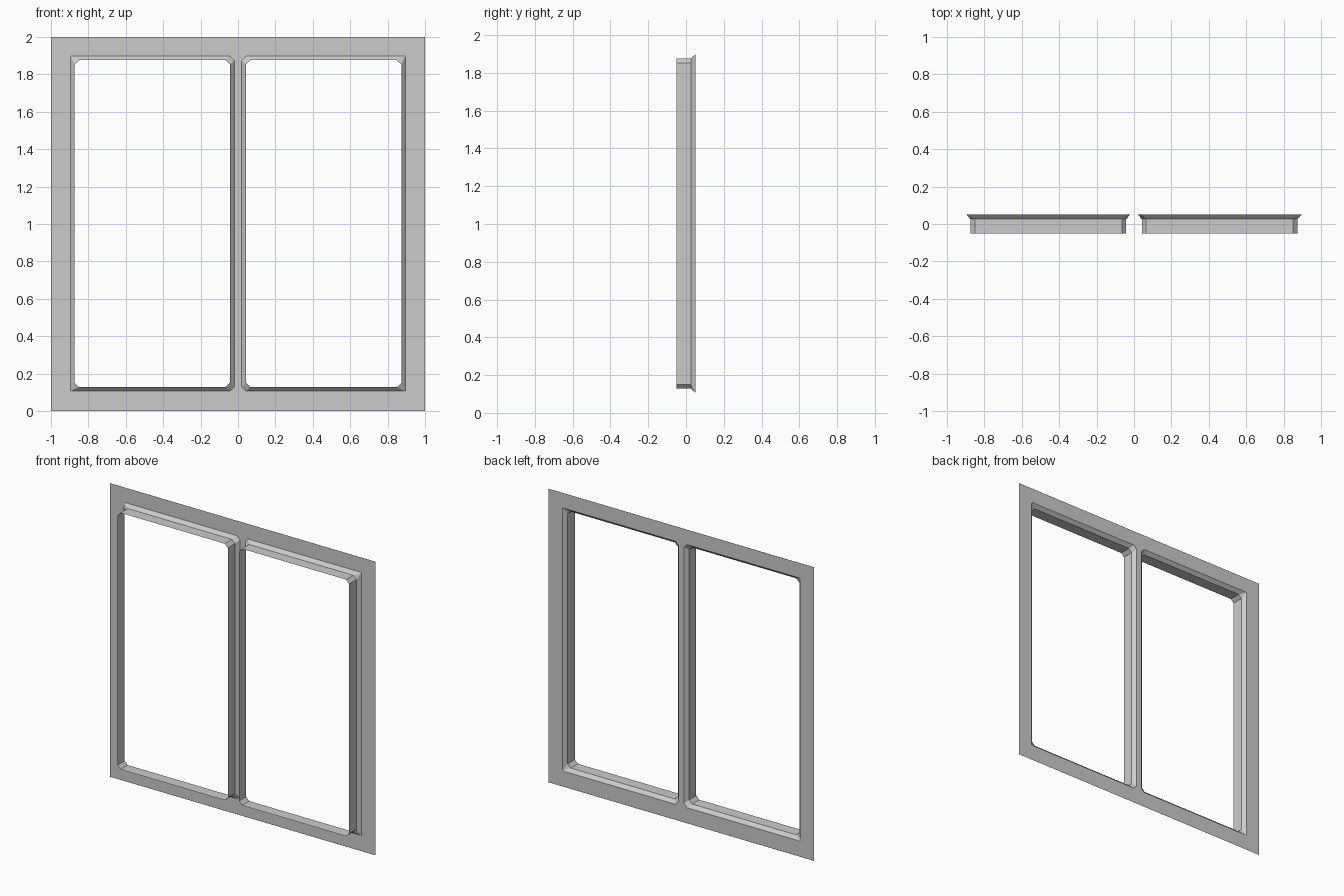
import bpy
import bmesh

cube = bpy.data.objects.get("Cube")
if cube:
    bpy.data.objects.remove(cube, do_unlink=True)

grey = bpy.data.materials.new("light grey")
grey.use_nodes = True
colour = (0.6, 0.6, 0.6, 1)
grey.diffuse_color = colour
grey.node_tree.nodes["Principled BSDF"].inputs["Base Color"].default_value = colour

BACK, BEND, FRONT = 0.05, 0.027, -0.05
CUT = 0.023      # corner chamfer
FLARE = 0.022    # how far the lip widens towards the panel


def opening(side, y, grow, outer_cut):
    """Chamfered outline of one opening; outer_cut is for the jamb corners."""
    x0, x1 = 0.042 - grow, 0.873 + grow
    z0, z1 = 0.128 - grow, 1.876 + grow
    a, b = CUT, outer_cut
    pts = [(x0 + a, z0), (x1 - b, z0), (x1, z0 + b), (x1, z1 - b),
           (x1 - b, z1), (x0 + a, z1), (x0, z1 - a), (x0, z0 + a)]
    if side < 0:
        pts.reverse()
    return [(side * x, y, z) for x, z in pts]


def finish(bm, name):
    mesh = bpy.data.meshes.new(name)
    bm.to_mesh(mesh)
    bm.free()
    mesh.materials.append(grey)
    obj = bpy.data.objects.new(name, mesh)
    bpy.context.collection.objects.link(obj)
    return obj


def loop_edges(bm, pts):
    verts = [bm.verts.new(p) for p in pts]
    return [bm.edges.new((v, verts[i - 1])) for i, v in enumerate(verts)]


# Thin flat panel with two openings
bm = bmesh.new()
edges = loop_edges(bm, [(-1, BACK, 0), (1, BACK, 0), (1, BACK, 2), (-1, BACK, 2)])
for side in (-1, 1):
    pts = list(dict.fromkeys(opening(side, BACK, FLARE, 0)))
    edges += loop_edges(bm, pts)
bmesh.ops.triangle_fill(bm, edges=edges, use_beauty=True, normal=(0, -1, 0))
for face in bm.faces:
    face.normal_update()
    if face.normal.y > 0:
        face.normal_flip()
finish(bm, "frame_panel")

# Sheet liners: a flared lip leading into a straight sleeve
for side, name in ((-1, "right_liner"), (1, "left_liner")):
    bm = bmesh.new()
    rings = [opening(side, BACK, FLARE, 0),
             opening(side, BEND, 0, CUT),
             opening(side, FRONT, 0, CUT)]
    rings = [[bm.verts.new(p) for p in ring] for ring in rings]
    for far, near in zip(rings, rings[1:]):
        for i in range(len(far)):
            bm.faces.new((near[i - 1], near[i], far[i], far[i - 1]))
    bmesh.ops.remove_doubles(bm, verts=bm.verts[:], dist=0.0001)
    finish(bm, name)
